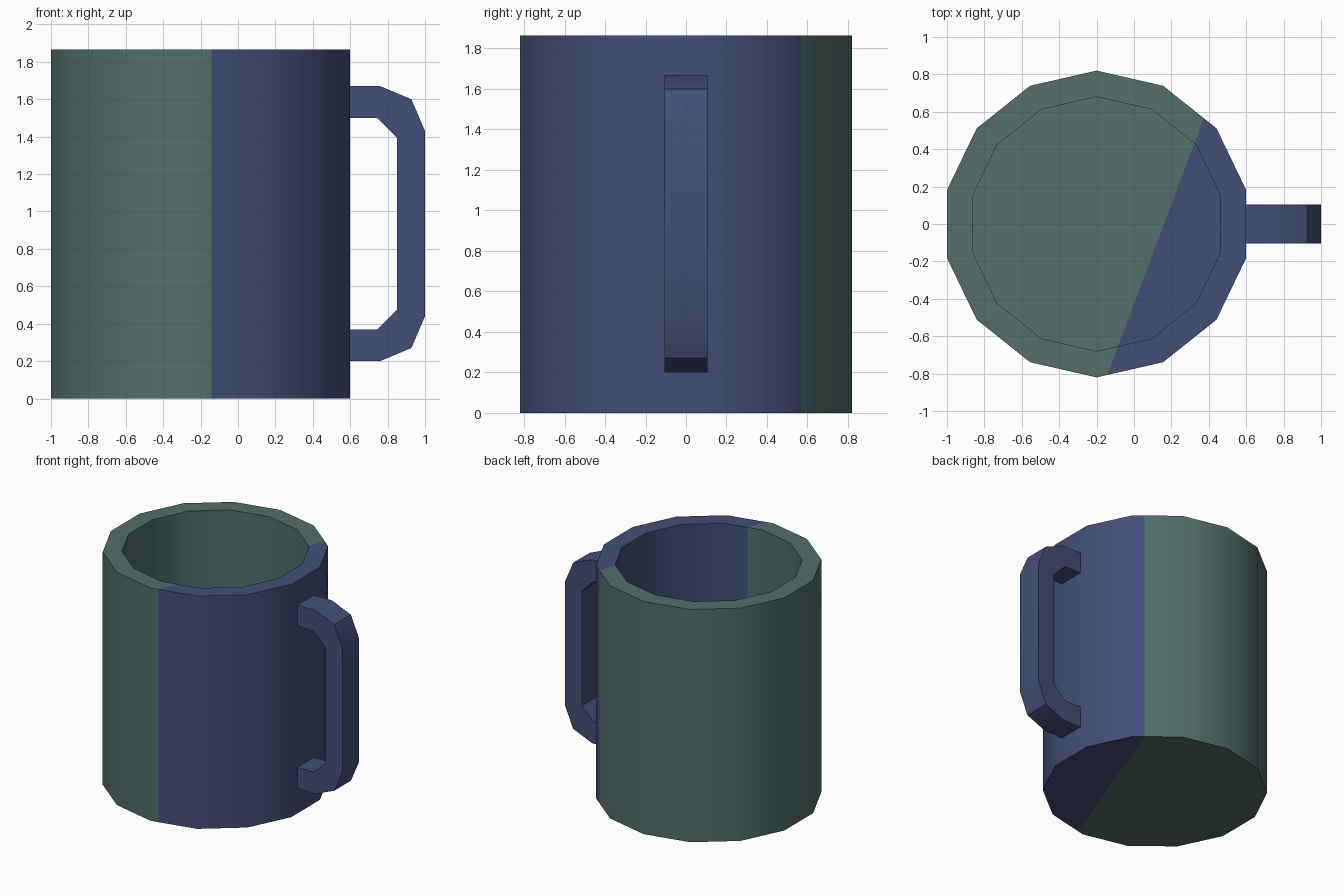
import bpy, bmesh, math
from mathutils import Vector

if "Cube" in bpy.data.objects:
    bpy.data.objects.remove(bpy.data.objects["Cube"])


def material(name, rgb):
    m = bpy.data.materials.new(name)
    m.diffuse_color = (*rgb, 1.0)
    m.use_nodes = True
    m.node_tree.nodes["Principled BSDF"].inputs["Base Color"].default_value = m.diffuse_color
    return m


green = material("dull_green", (0.085, 0.158, 0.148))
blue = material("slate_blue", (0.057, 0.077, 0.185))


def finish(bm, name, mats):
    bmesh.ops.recalc_face_normals(bm, faces=bm.faces)
    me = bpy.data.meshes.new(name)
    bm.to_mesh(me)
    bm.free()
    for m in mats:
        me.materials.append(m)
    me.shade_smooth()
    me.set_sharp_from_angle(angle=math.radians(30))
    ob = bpy.data.objects.new(name, me)
    bpy.context.collection.objects.link(ob)
    return ob


# Cup: 14-sided hollow cylinder with a thick wall and floor
SIDES, CX, HEIGHT = 14, -0.2, 1.865
bm = bmesh.new()


def ring(r, z):
    out = []
    for i in range(SIDES):
        a = math.pi / 2 + 2 * math.pi * i / SIDES
        out.append(bm.verts.new((CX + r * math.cos(a), r * math.sin(a), z)))
    return out


rings = [ring(0.82, 0), ring(0.82, HEIGHT), ring(0.68, HEIGHT), ring(0.68, 0.14)]
for low, high in zip(rings, rings[1:]):
    for i in range(SIDES):
        j = (i + 1) % SIDES
        bm.faces.new((low[i], low[j], high[j], high[i]))
bm.faces.new(rings[0])
bm.faces.new(rings[-1])

# Two-tone split: cut along a slanted upright plane, blue on the handle side
p0, p1 = Vector((-0.139, -0.797, 0)), Vector((0.367, 0.55, 0))
d = (p1 - p0).normalized()
normal = Vector((d.y, -d.x, 0))
bmesh.ops.bisect_plane(bm, geom=bm.verts[:] + bm.edges[:] + bm.faces[:],
                       dist=1e-5, plane_co=p0, plane_no=normal)
for f in bm.faces:
    f.material_index = int((f.calc_center_median() - p0).dot(normal) > 0)
finish(bm, "cup", [green, blue])

# Handle: C-shaped profile mirrored about its middle height, given width in y
MID, HALF_W = 0.935, 0.105
outer = [(0.595, 1.67), (0.76, 1.67), (0.927, 1.60), (1.0, 1.43)]
inner = [(0.85, 1.395), (0.745, 1.5), (0.595, 1.5)]


def flip(pts):
    return [(x, 2 * MID - z) for x, z in reversed(pts)]


profile = outer + flip(outer) + flip(inner) + inner
bm = bmesh.new()
front, back = [[bm.verts.new((x, y, z)) for x, z in profile]
               for y in (-HALF_W, HALF_W)]
bm.faces.new(front)
bm.faces.new(back)
for i in range(len(profile)):
    j = (i + 1) % len(profile)
    bm.faces.new((front[i], front[j], back[j], back[i]))
finish(bm, "handle", [blue])
